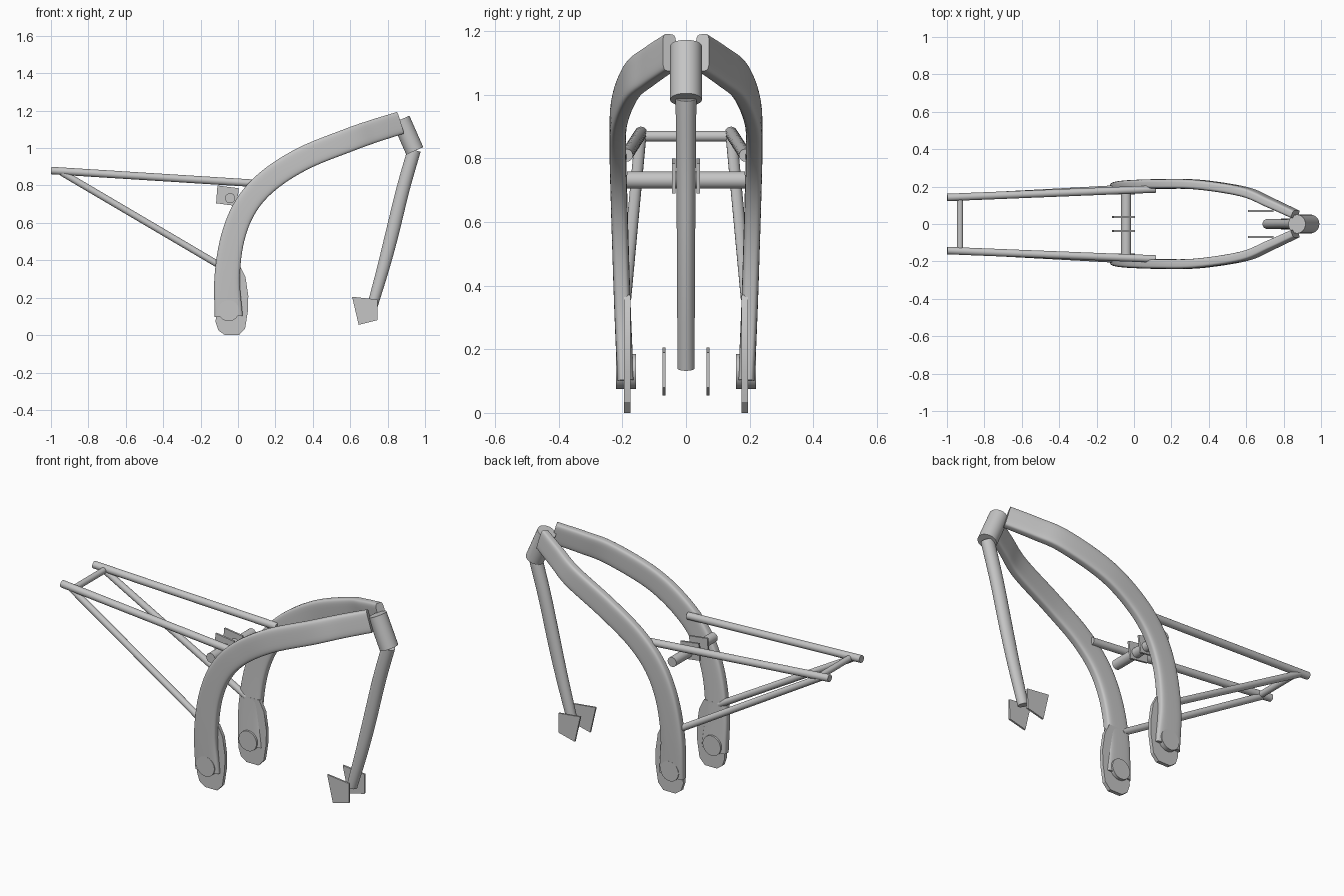
import bpy, bmesh, math
from mathutils import Vector

if "Cube" in bpy.data.objects:
    bpy.data.objects.remove(bpy.data.objects["Cube"])

metal = bpy.data.materials.new("grey metal")
metal.diffuse_color = (0.56, 0.56, 0.56, 1)
metal.use_nodes = True
metal.node_tree.nodes["Principled BSDF"].inputs["Base Color"].default_value = metal.diffuse_color


def finish(name, bm, mirror, angle=35):
    """Turn a bmesh into a shaded object, optionally mirrored across y."""
    bmesh.ops.recalc_face_normals(bm, faces=bm.faces)
    me = bpy.data.meshes.new(name)
    bm.to_mesh(me)
    bm.free()
    me.materials.append(metal)
    ob = bpy.data.objects.new(name, me)
    bpy.context.collection.objects.link(ob)
    bpy.ops.object.select_all(action='DESELECT')
    ob.select_set(True)
    bpy.context.view_layer.objects.active = ob
    bpy.ops.object.shade_smooth_by_angle(angle=math.radians(angle))
    if mirror:
        m = ob.modifiers.new("Mirror", 'MIRROR')
        m.use_axis = (False, True, False)
        m.use_clip = False
        m.use_mirror_merge = False
    return ob


def smooth_path(pts, steps):
    """Catmull-Rom samples through points of any dimension."""
    p = [Vector(q) for q in pts]
    p = [p[0] * 2 - p[1]] + p + [p[-1] * 2 - p[-2]]
    out = []
    for i in range(1, len(p) - 2):
        a, b, c, d = p[i - 1:i + 3]
        for s in range(steps):
            t = s / steps
            out.append(0.5 * (2 * b + (c - a) * t + (2 * a - 5 * b + 4 * c - d) * t * t
                              + (3 * b - a - 3 * c + d) * t ** 3))
    return out + [p[-2]]


def sweep(name, pts, steps=1, power=2, sides=24, mirror=False):
    """Sweep a (super)ellipse along points (x, y, z, half height, half width)."""
    path = smooth_path(pts, steps) if steps > 1 else [Vector(q) for q in pts]
    bm = bmesh.new()
    rings = []
    for i, q in enumerate(path):
        t = (path[min(i + 1, len(path) - 1)] - path[max(i - 1, 0)])
        t = Vector(t[:3]).normalized()
        up = Vector((-t.z, 0, t.x))
        up = up.normalized() if up.length > 1e-4 else Vector((0, 0, 1))
        side = t.cross(up)
        ring = []
        for k in range(sides):
            a = 2 * math.pi * (k + 0.5) / sides
            c, s = math.cos(a), math.sin(a)
            u = math.copysign(abs(c) ** (2 / power), c) * q[3]
            v = math.copysign(abs(s) ** (2 / power), s) * q[4]
            ring.append(bm.verts.new(Vector(q[:3]) + up * u + side * v))
        rings.append(ring)
    for a, b in zip(rings, rings[1:]):
        for k in range(sides):
            j = (k + 1) % sides
            bm.faces.new((a[k], a[j], b[j], b[k]))
    bm.faces.new(rings[0])
    bm.faces.new(rings[-1])
    return finish(name, bm, mirror)


def tube(name, a, b, r, mirror=False):
    return sweep(name, [(*a, r, r), (*b, r, r)], mirror=mirror, sides=28)


def plate(name, outline, y0, y1):
    """Flat plate from an x-z outline, mirrored to both sides."""
    bm = bmesh.new()
    f = bm.faces.new([bm.verts.new((x, y0, z)) for x, z in outline])
    ext = bmesh.ops.extrude_face_region(bm, geom=[f])
    for v in ext['geom']:
        if isinstance(v, bmesh.types.BMVert):
            v.co.y = y1
    return finish(name, bm, True, 20)


# Main curved side beams
sweep("main_spar", [
    (-0.05, 0.190, 0.100, 0.075, 0.026),
    (-0.058, 0.199, 0.310, 0.068, 0.026),
    (-0.028, 0.206, 0.520, 0.064, 0.026),
    (0.042, 0.211, 0.690, 0.063, 0.026),
    (0.162, 0.214, 0.825, 0.063, 0.026),
    (0.350, 0.210, 0.945, 0.063, 0.026),
    (0.590, 0.172, 1.042, 0.063, 0.026),
    (0.725, 0.115, 1.090, 0.062, 0.025),
    (0.862, 0.052, 1.133, 0.061, 0.023)],
    steps=6, power=4.5, sides=32, mirror=True)

# Swingarm pivots and lower plates
tube("pivot_boss", (-0.05, 0.157, 0.13), (-0.05, 0.22, 0.13), 0.056, True)
plate("pivot_plate", [(-0.12, 0.07), (-0.105, 0.025), (-0.07, 0), (0.005, 0),
                      (0.038, 0.035), (0.053, 0.13), (0.055, 0.21), (0.04, 0.31),
                      (0.01, 0.37), (-0.06, 0.37), (-0.105, 0.25)], 0.175, 0.195)

# Steering head and front down tube
tube("head_tube", (0.945, 0, 0.985), (0.871, 0, 1.153), 0.05)
sweep("down_tube", [
    (0.942, 0, 0.990, 0.036, 0.033),
    (0.882, 0, 0.780, 0.036, 0.031),
    (0.822, 0, 0.535, 0.036, 0.029),
    (0.774, 0, 0.350, 0.033, 0.028),
    (0.714, 0, 0.140, 0.028, 0.027)], steps=6)
plate("engine_mount_plate", [(0.61, 0.205), (0.747, 0.19), (0.745, 0.08), (0.645, 0.055)],
      0.064, 0.074)

# Rear subframe
tube("seat_rail", (-0.999, 0.142, 0.88), (0.115, 0.187, 0.81), 0.02, True)
tube("seat_rail_brace", (-0.94, 0.143, 0.868), (-0.08, 0.19, 0.362), 0.018, True)
tube("rear_cross_tube", (-0.93, -0.142, 0.87), (-0.93, 0.142, 0.87), 0.017)

# Shock mount cross tube with brackets
tube("shock_cross_tube", (-0.042, -0.185, 0.732), (-0.042, 0.185, 0.732), 0.027)
plate("shock_bracket", [(-0.11, 0.80), (0.005, 0.785), (-0.007, 0.69), (-0.117, 0.705)],
      0.033, 0.044)
